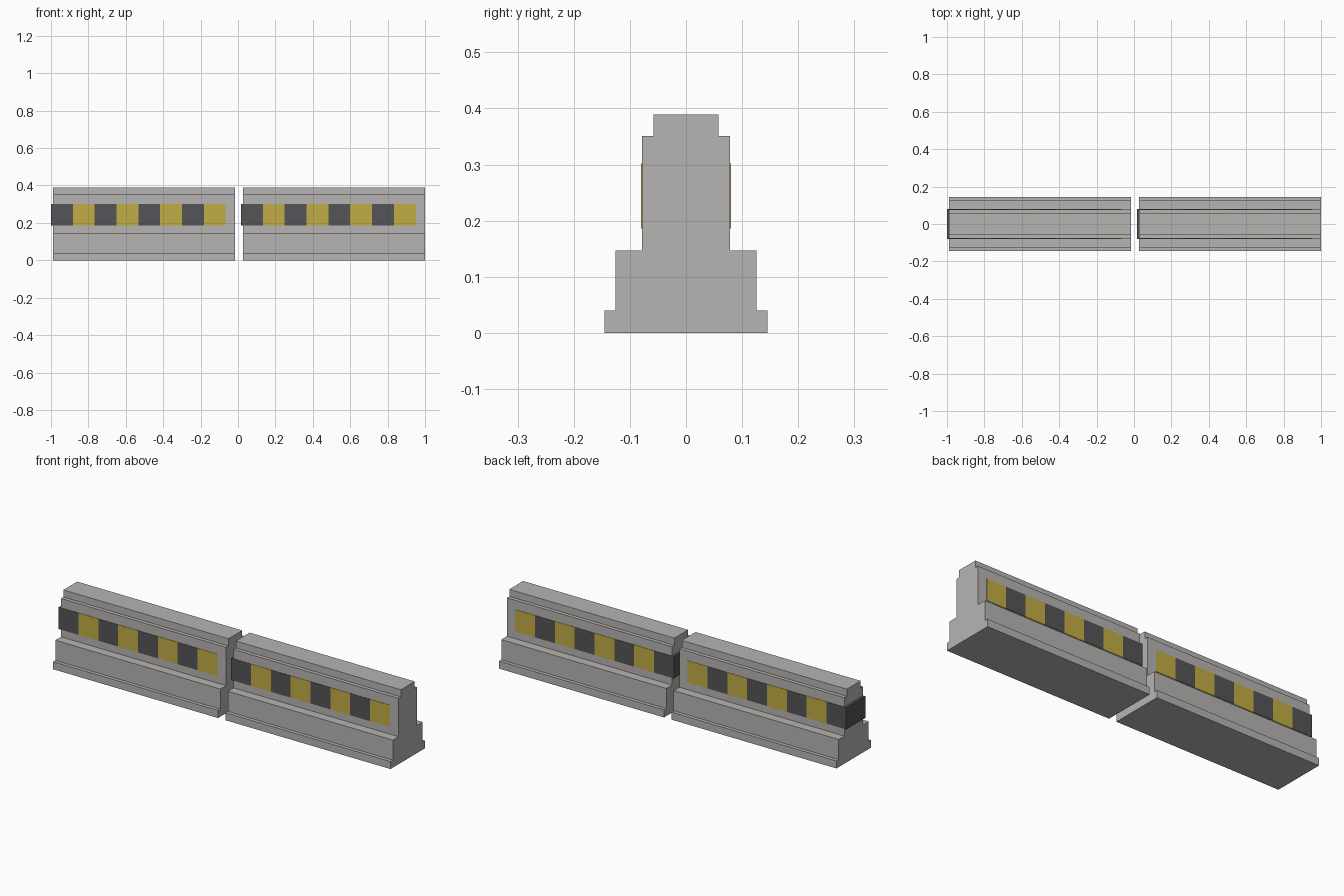
import bpy
import bmesh

cube = bpy.data.objects.get("Cube")
if cube:
    bpy.data.objects.remove(cube, do_unlink=True)


def material(name, rgb):
    mat = bpy.data.materials.new(name)
    mat.use_nodes = True
    color = (*rgb, 1)
    mat.diffuse_color = color
    mat.node_tree.nodes["Principled BSDF"].inputs["Base Color"].default_value = color
    return mat


concrete = material("concrete_grey", (0.47, 0.46, 0.45))
black = material("stripe_charcoal", (0.09, 0.09, 0.095))
yellow = material("stripe_yellow", (0.54, 0.42, 0.06))


def extrude_profile(name, half, x0, x1, mat):
    """Mirror a half outline of (y, z) points and extrude it along x."""
    outline = half + [(-y, z) for y, z in reversed(half)]
    bm = bmesh.new()
    face = bm.faces.new([bm.verts.new((x0, y, z)) for y, z in outline])
    side = bmesh.ops.extrude_face_region(bm, geom=[face])
    verts = [g for g in side["geom"] if isinstance(g, bmesh.types.BMVert)]
    bmesh.ops.translate(bm, verts=verts, vec=(x1 - x0, 0, 0))
    bmesh.ops.recalc_face_normals(bm, faces=bm.faces)
    mesh = bpy.data.meshes.new(name)
    bm.to_mesh(mesh)
    bm.free()
    mesh.materials.append(mat)
    obj = bpy.data.objects.new(name, mesh)
    bpy.context.collection.objects.link(obj)
    return obj


# Stepped cross-section: foot, plinth, wall, cap
BARRIER = [(0.145, 0), (0.145, 0.04), (0.126, 0.04), (0.126, 0.147),
           (0.078, 0.147), (0.078, 0.351), (0.058, 0.351), (0.058, 0.389)]
STRIPE = [(0.08, 0.186), (0.08, 0.302)]
STRIPES = 8
WIDTH = 0.1168

for side, start in (("right", -1.0), ("left", 0.016)):
    # Concrete block
    extrude_profile(f"{side}_barrier", BARRIER, start + 0.012, start + 0.984, concrete)
    # Warning band wrapping the block, alternating dark and yellow
    for i in range(STRIPES):
        x = start + i * WIDTH
        extrude_profile(f"{side}_stripe_{i + 1}", STRIPE, x, x + WIDTH,
                        yellow if i % 2 else black)
